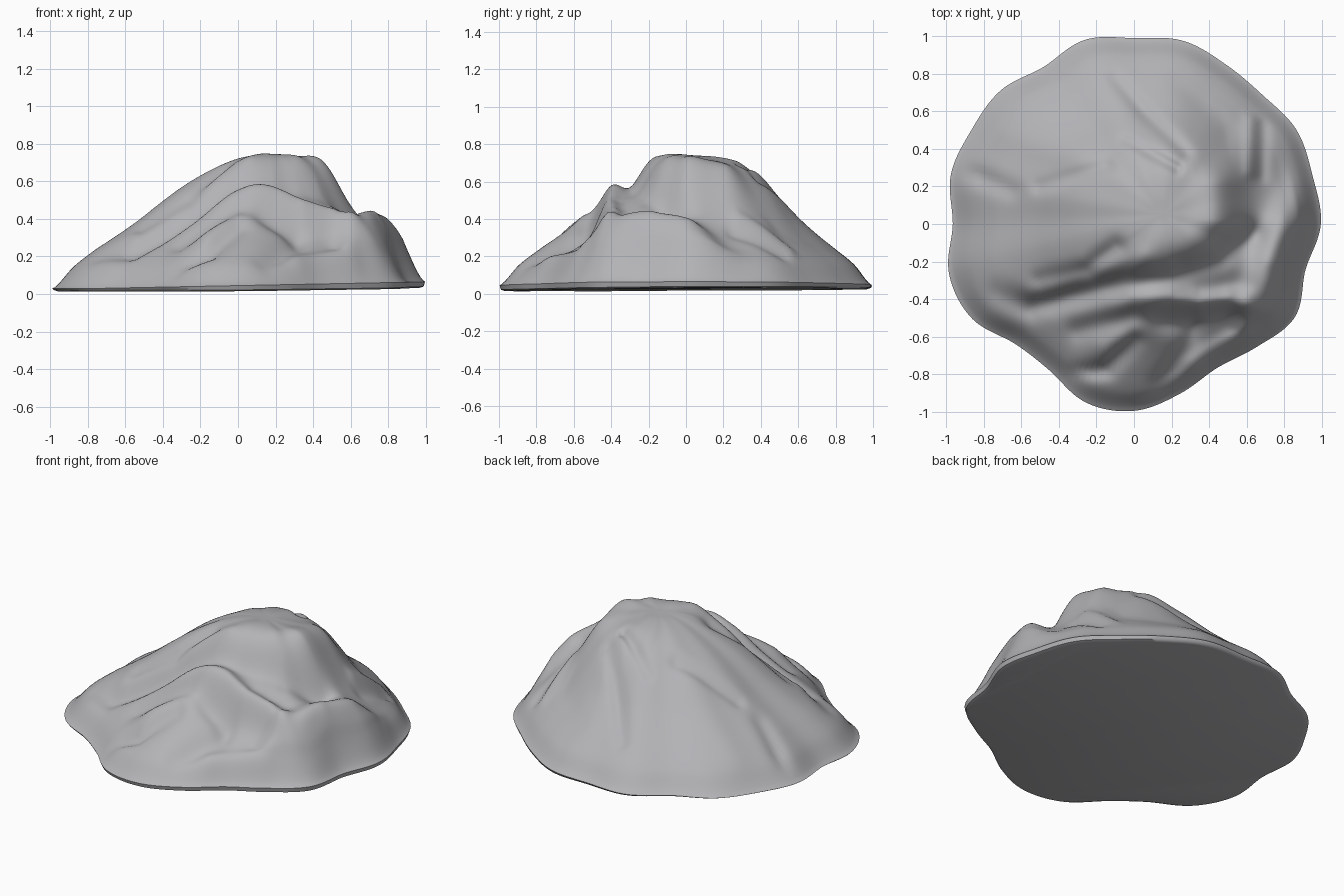
import bpy, math
from mathutils import Vector

if "Cube" in bpy.data.objects:
    bpy.data.objects.remove(bpy.data.objects["Cube"])

SEG, RINGS = 200, 72
PEAK = Vector((0.15, 0.05))

# Outline radius every 15 degrees, counter-clockwise from +x
RIM = [.995, .985, 1.0, .97, .98, 1.01, .99, 1.015, .965, 1.005, 1.0, 1.01,
       .965, 1.02, 1.0, .90, .90, .985, .995, .937, .885, .925, .99, .945]
# Mean slope, evenly spaced from summit to rim
SLOPE = [.735, .725, .69, .635, .565, .48, .39, .31, .235, .155, .045]

# Each fold: half width, then points (x, y, height) along it; + ridge, - crease
SUMMIT = [
    (.12, (.45, .2, .09), (.45, .02, .11)),
    (.12, (.05, -.15, .03), (.3, -.12, .05)),
    (.16, (.0, .33, .025), (.3, .38, .07), (.5, .42, .03)),
]
# Front ledge, the hollow behind it and the steep drop before it
LEDGE = [
    (.065, (-.72, -.37, -.02), (-.55, -.44, -.06), (-.15, -.34, -.06),
     (.2, -.28, -.05), (.45, -.19, -.05), (.63, -.05, -.05)),
    (.06, (-.4, -.5, .0), (0, -.4, .03), (.2, -.4, .06), (.35, -.42, .10),
     (.5, -.4, .10), (.58, -.4, .06)),
    (.06, (-.3, -.57, -.03), (.0, -.5, -.04), (.3, -.54, -.05)),
    (.06, (-.55, -.35, .01), (-.2, -.23, .03), (.05, -.18, .02)),
]
# Steep lobe on the right and the front-right buttress
LOBE = [
    (.105, (.68, -.42, .12), (.74, -.2, .18), (.81, 0, .14), (.9, .18, .06)),
    (.07, (.59, -.46, .05), (.6, -.6, .07), (.35, -.76, .04)),
    (.06, (.3, -.62, -.03), (.15, -.85, -.03)),
]
# Shallow grooves on the lower front and the back
GROOVES = [
    (.05, (-.5, -.3, -.03), (-.25, -.24, -.05), (-.1, -.12, -.03)),
    (.05, (-.32, -.8, -.04), (-.15, -.77, -.05), (.0, -.62, -.03)),
    (.07, (-.15, -.66, .03), (.05, -.52, .03)),
    (.04, (-.1, .78, -.02), (.05, .6, -.03), (.28, .38, -.03)),
    (.03, (-.05, .45, -.015), (.23, .3, -.03)),
    (.05, (-.87, .27, -.035), (-.65, .18, -.02)),
    (.04, (-.5, .2, -.02), (-.15, .31, -.02)),
    (.07, (.25, .75, -.01), (.5, .5, -.02)),
    (.035, (.68, .25, -.02), (.69, .52, -.02)),
    (.035, (.61, .28, .02), (.62, .55, .02)),
    (.1, (-.7, .5, .015), (-.3, .35, .015)),
]


def spline(vals, u, closed):
    """Smooth curve through evenly spaced values."""
    n = len(vals)
    i = int(math.floor(u))
    f = u - i
    a, b, c, d = (vals[k % n] if closed else vals[max(0, min(n - 1, k))]
                  for k in (i - 1, i, i + 1, i + 2))
    return b + .5 * f * (c - a + f * (2*a - 5*b + 4*c - d + f * (3*(b - c) + d - a)))


def fold(p, width, *pts):
    """Height added by a rounded fold running along a path."""
    total = weight = 0
    near = 9
    for (x0, y0, h0), (x1, y1, h1) in zip(pts, pts[1:]):
        a, ab = Vector((x0, y0)), Vector((x1 - x0, y1 - y0))
        k = max(0, min(1, (p - a).dot(ab) / ab.length_squared))
        d = (p - a - ab * k).length
        w = 1 / (d + .01) ** 4
        near = min(near, d)
        weight += w
        total += w * (h0 + (h1 - h0) * k)
    return total / weight * math.exp(-(near / width) ** 2)


def height(p, t):
    z = spline(SLOPE, t * 10, False)
    fade = min(1, (1 - t) * 7)
    return z + fade * sum(fold(p, *f) for f in SUMMIT + LEDGE + LOBE + GROOVES)


# Upper surface: rings from the summit out to the wavy rim
verts, faces = [(PEAK.x, PEAK.y, height(PEAK, 0))], []
rim = []
for s in range(SEG):
    a = math.tau * s / SEG
    r = spline(RIM, 24 * s / SEG, True)
    rim.append(Vector((math.cos(a), math.sin(a))) * r)
for i in range(1, RINGS + 1):
    t = i / RINGS
    for q in rim:
        p = PEAK.lerp(q, t)
        lift = .02 * q.x * max(0, (t - .8) * 5)   # rim thicker on the right
        verts.append((p.x, p.y, max(.03, height(p, t) + lift)))
# Underside: small rounded lip, then a flat base
for k, z in ((.992, .032), (.97, .025)):
    for q in rim:
        verts.append((q.x * k, q.y * k, z - .01 * max(0, -q.y) + .008 * q.x))
for s in range(SEG):
    n = (s + 1) % SEG
    faces.append((0, 1 + s, 1 + n))
    for i in range(RINGS + 1):
        b = 1 + i * SEG
        faces.append((b + s, b + SEG + s, b + SEG + n, b + n))
base = 1 + (RINGS + 1) * SEG
faces.append([base + s for s in reversed(range(SEG))])

mesh = bpy.data.meshes.new("rock_mound")
mesh.from_pydata(verts, [], faces)
mound = bpy.data.objects.new("rock_mound", mesh)
bpy.context.collection.objects.link(mound)

# Plain stone grey
grey = bpy.data.materials.new("stone grey")
grey.diffuse_color = (.45, .45, .47, 1)
grey.use_nodes = True
grey.node_tree.nodes["Principled BSDF"].inputs["Base Color"].default_value = grey.diffuse_color
mesh.materials.append(grey)

bpy.context.view_layer.objects.active = mound
mound.select_set(True)
bpy.ops.object.shade_smooth_by_angle(angle=math.radians(50))
